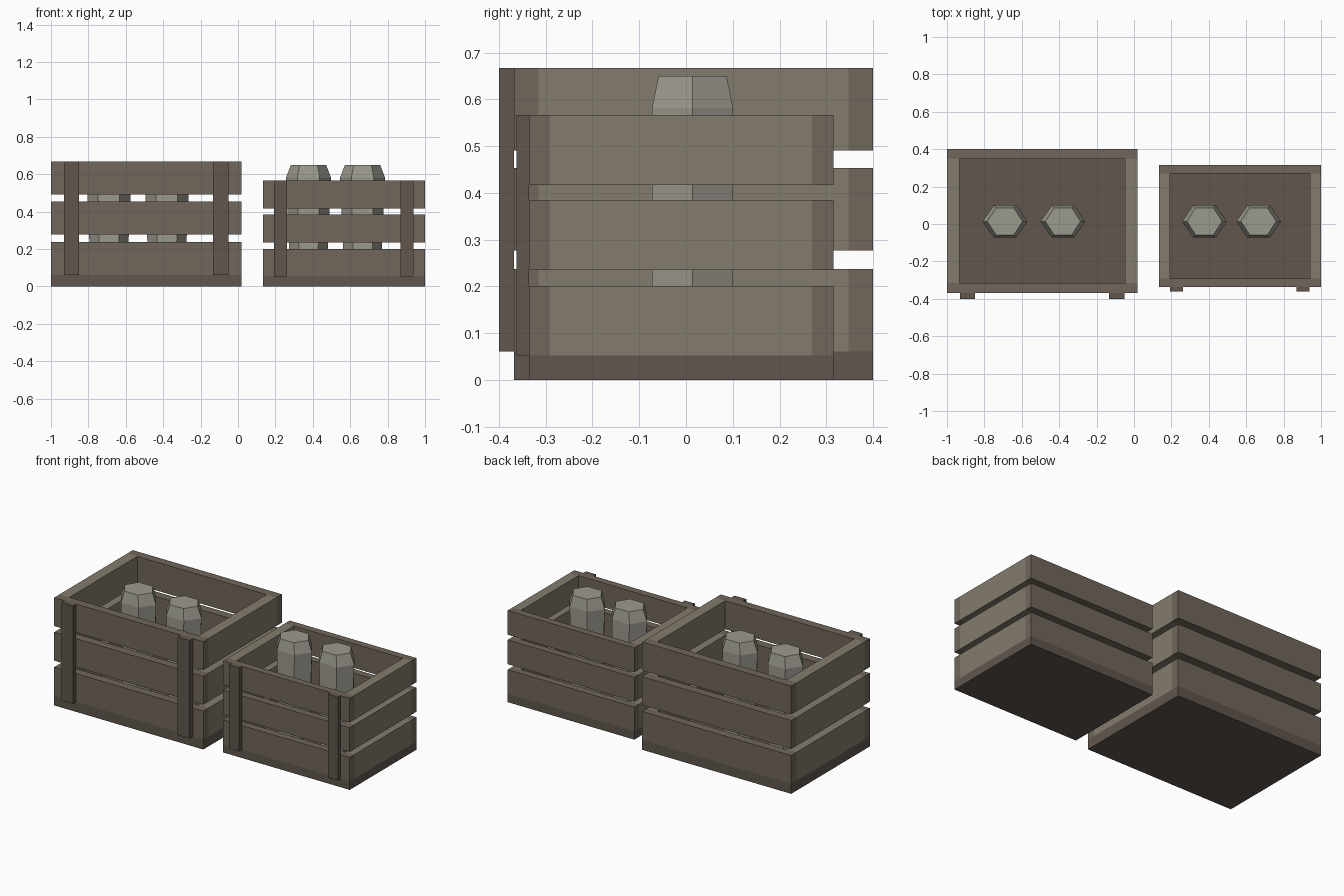
import bpy, bmesh
from math import cos, sin, pi

if "Cube" in bpy.data.objects:
    bpy.data.objects.remove(bpy.data.objects["Cube"])


def material(name, rgb):
    m = bpy.data.materials.new(name)
    m.diffuse_color = (*rgb, 1)
    m.use_nodes = True
    m.node_tree.nodes["Principled BSDF"].inputs["Base Color"].default_value = m.diffuse_color
    return m


LIGHT = material("light_wood", (0.23, 0.20, 0.155))
MID = material("mid_wood", (0.165, 0.135, 0.105))
DARK = material("dark_wood", (0.115, 0.093, 0.074))
GLASS = material("dusty_glass", (0.33, 0.32, 0.27))


def finish(name, bm, mat):
    bmesh.ops.recalc_face_normals(bm, faces=bm.faces)
    me = bpy.data.meshes.new(name)
    bm.to_mesh(me)
    bm.free()
    me.materials.append(mat)
    ob = bpy.data.objects.new(name, me)
    bpy.context.collection.objects.link(ob)
    return ob


def box(name, x, y, z, mat):
    """Box from (min, max) pairs on each axis."""
    bm = bmesh.new()
    bmesh.ops.create_cube(bm, size=1)
    for v in bm.verts:
        v.co = [r[0] if c < 0 else r[1] for c, r in zip(v.co, (x, y, z))]
    return finish(name, bm, mat)


def bottle(name, cx, cy, z0):
    """Six-sided bottle lofted through (height, x radius, y radius) rings."""
    bm = bmesh.new()
    rings = []
    for h, rx, ry in ((0, 0.097, 0.1), (0.53, 0.12, 0.1), (0.598, 0.094, 0.084)):
        rings.append([bm.verts.new((cx + rx * cos(i * pi / 3), cy + ry * sin(i * pi / 3), z0 + h))
                      for i in range(6)])
    for a, b in zip(rings, rings[1:]):
        for i in range(6):
            j = (i + 1) % 6
            bm.faces.new((a[i], a[j], b[j], b[i]))
    bm.faces.new(rings[0])
    bm.faces.new(rings[-1])
    return finish(name, bm, GLASS)


def crate(name, x, y, base, slats, wall_x, wall_y, posts, post_depth, bottles):
    (x0, x1), (y0, y1) = x, y
    box(name + "_base", x, y, (0, base), DARK)
    # Three rows of slats with open gaps between them
    for k, z in enumerate(slats, 1):
        box(f"{name}_front_slat_{k}", x, (y0, y0 + wall_y), z, MID)
        box(f"{name}_back_slat_{k}", x, (y1 - wall_y, y1), z, MID)
        inner = (y0 + wall_y, y1 - wall_y)
        box(f"{name}_left_slat_{k}", (x0, x0 + wall_x), inner, z, LIGHT)
        box(f"{name}_right_slat_{k}", (x1 - wall_x, x1), inner, z, LIGHT)
    # Upright battens on the front
    for k, px in enumerate(posts, 1):
        box(f"{name}_front_post_{k}", px, (y0 - post_depth, y0), (base, slats[-1][1]), DARK)
    for k, cx in enumerate(bottles, 1):
        bottle(f"{name}_bottle_{k}", cx, 0.014, base)


crate("large_crate", (-1, 0.02), (-0.368, 0.4), 0.061,
      ((0.061, 0.237), (0.277, 0.453), (0.491, 0.667)), 0.068, 0.053,
      ((-0.929, -0.85), (-0.133, -0.052)), 0.032, (-0.69, -0.38))
crate("small_crate", (0.133, 1), (-0.336, 0.315), 0.052,
      ((0.052, 0.201), (0.235, 0.385), (0.417, 0.567)), 0.06, 0.045,
      ((0.193, 0.262), (0.868, 0.938)), 0.026, (0.377, 0.666))
